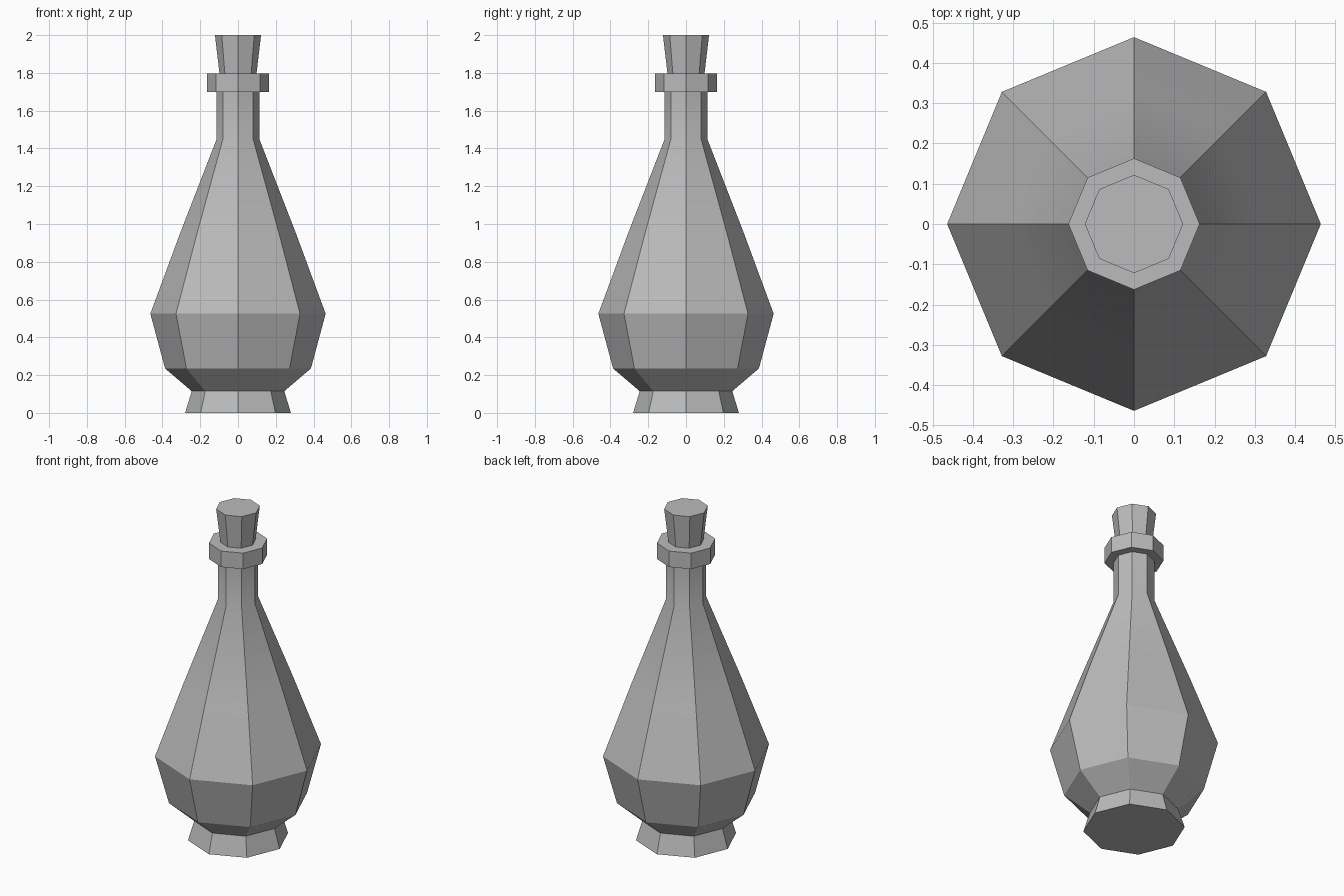
import bpy
import bmesh
from math import cos, sin, tau, radians

cube = bpy.data.objects.get("Cube")
if cube:
    bpy.data.objects.remove(cube, do_unlink=True)

SIDES = 8

grey = bpy.data.materials.new("plain grey")
grey.use_nodes = True
colour = (0.5, 0.5, 0.5, 1)
grey.diffuse_color = colour
grey.node_tree.nodes["Principled BSDF"].inputs["Base Color"].default_value = colour


def lathe(name, profile):
    """Spin (radius, height) points into a capped eight-sided solid."""
    bm = bmesh.new()
    rings = [[bm.verts.new((r * cos(tau * i / SIDES), r * sin(tau * i / SIDES), z))
              for i in range(SIDES)] for r, z in profile]
    for low, high in zip(rings, rings[1:]):
        for i in range(SIDES):
            j = (i + 1) % SIDES
            bm.faces.new((low[i], low[j], high[j], high[i]))
    bm.faces.new(rings[0][::-1])
    bm.faces.new(rings[-1])
    mesh = bpy.data.meshes.new(name)
    bm.to_mesh(mesh)
    bm.free()
    mesh.materials.append(grey)
    obj = bpy.data.objects.new(name, mesh)
    bpy.context.collection.objects.link(obj)
    # keep facets crisp, but blend the gentle bends along the shoulder and neck
    bpy.ops.object.select_all(action="DESELECT")
    obj.select_set(True)
    bpy.context.view_layer.objects.active = obj
    bpy.ops.object.shade_smooth_by_angle(angle=radians(27))
    return obj


# foot, belly, shoulder and neck in one piece
lathe("bottle_body", [(0.28, 0), (0.245, 0.115), (0.386, 0.235), (0.464, 0.525),
                      (0.307, 0.95), (0.113, 1.45), (0.113, 1.72)])

# collar around the mouth
lathe("neck_collar", [(0.163, 1.7), (0.163, 1.797)])

# tapered stopper pushed into the mouth
lathe("stopper", [(0.095, 1.77), (0.122, 2)])
